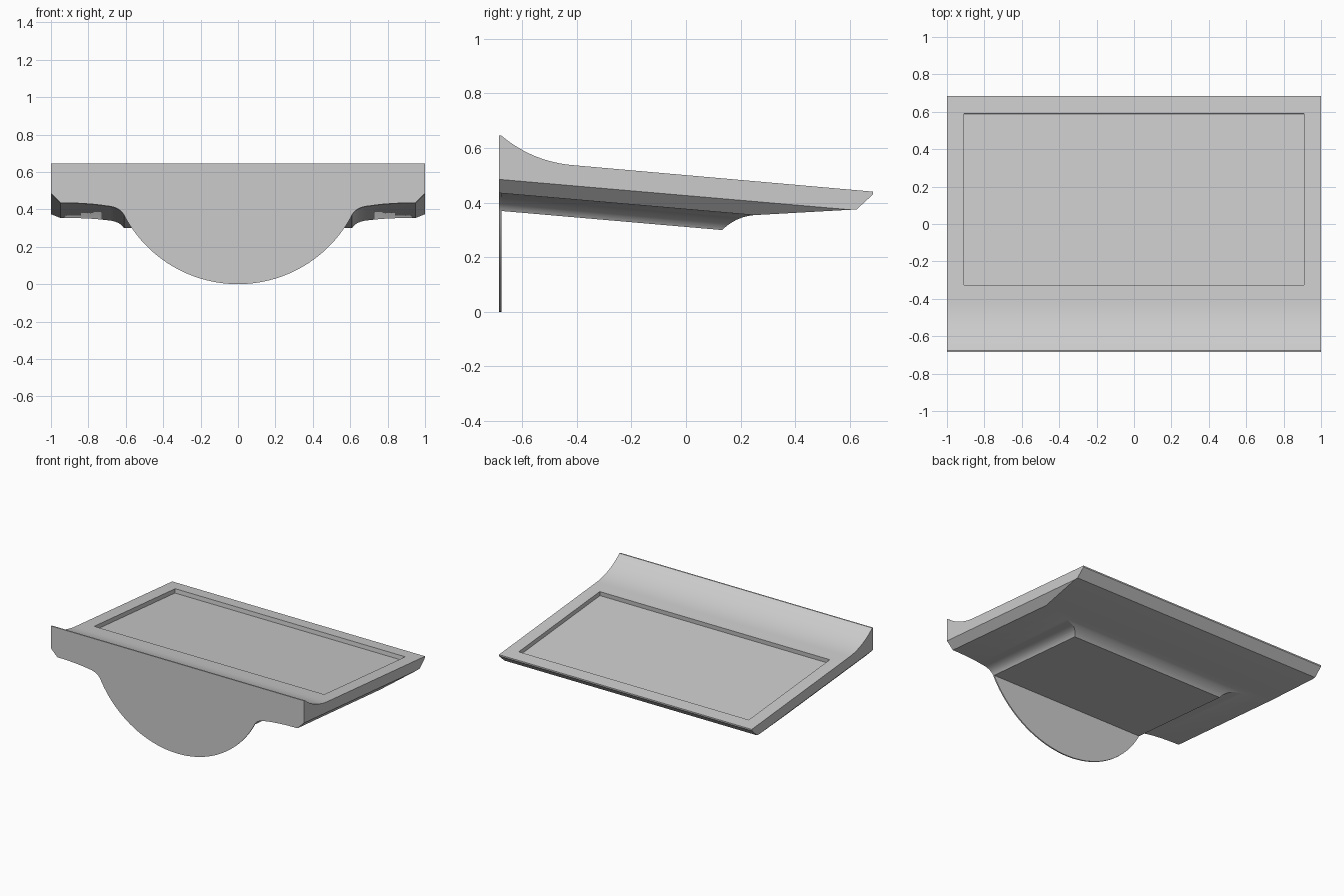
import bpy, bmesh, math
from mathutils import Vector

if "Cube" in bpy.data.objects:
    bpy.data.objects.remove(bpy.data.objects["Cube"])

FRONT, LIP, SLOPE = -0.685, -0.676, -0.0865

grey = bpy.data.materials.new("plain grey")
grey.use_nodes = True
colour = (0.6, 0.6, 0.6, 1)
grey.diffuse_color = colour
grey.node_tree.nodes["Principled BSDF"].inputs["Base Color"].default_value = colour


def curve(a, c, b, n=10):
    """Points of a quadratic curve from a to b, pulled towards c."""
    a, b, c = Vector(a), Vector(b), Vector(c)
    return [tuple(a * (1 - t) ** 2 + c * 2 * t * (1 - t) + b * t * t)
            for t in (i / n for i in range(n + 1))]


def prism(name, points, sweep):
    """Solid made by sweeping a flat outline along a vector."""
    bm = bmesh.new()
    face = bm.faces.new([bm.verts.new(p) for p in points])
    swept = bmesh.ops.extrude_face_region(bm, geom=[face], use_keep_orig=True)["geom"]
    bmesh.ops.translate(bm, vec=sweep, verts=[v for v in swept if isinstance(v, bmesh.types.BMVert)])
    bmesh.ops.recalc_face_normals(bm, faces=bm.faces)
    mesh = bpy.data.meshes.new(name)
    bm.to_mesh(mesh)
    bm.free()
    mesh.materials.append(grey)
    obj = bpy.data.objects.new(name, mesh)
    bpy.context.collection.objects.link(obj)
    return obj


def activate(obj):
    bpy.ops.object.select_all(action="DESELECT")
    obj.select_set(True)
    bpy.context.view_layer.objects.active = obj


def cut(obj, tool, operation):
    mod = obj.modifiers.new("cut", "BOOLEAN")
    mod.operation, mod.object, mod.solver = operation, tool, "EXACT"
    activate(obj)
    bpy.ops.object.modifier_apply(modifier=mod.name)
    bpy.data.objects.remove(tool)


def smooth(obj):
    activate(obj)
    bpy.ops.object.shade_smooth_by_angle(angle=math.radians(25))


# Underside section on the left half: belly edge, fillet, wing, chamfer
wing = (curve((0.61, 0.37), (0.633, 0.412), (0.70, 0.418))
        + curve((0.70, 0.418), (0.80, 0.434), (0.95, 0.435))[1:] + [(1, 0.485)])


def section(lower, top, y):
    """Closed front outline: mirrored wing, lower middle points and a flat top."""
    left = [(-x, z) for x, z in reversed(wing)]
    return [(x, y, z) for x, z in left + lower + wing + [(1, top), (-1, top)]]


# Side outline: lip, concave rise, sloping deck, rear chamfer, underside fillet
side = (curve((LIP, 0.645), (-0.565, 0.552), (-0.42, 0.5375), 14)
        + [(0.685, 0.44), (0.685, 0.43), (0.625, 0.375)]
        + curve((0.25, 0.354), (0.18, 0.348), (0.13, 0.297))
        + [(0.09, 0.2), (LIP, 0.2)])
body = prism("console_body", [(-1.2, y, z) for y, z in side], (2.4, 0, 0))

# Section swept backwards and down gives the underside
span = 1.8
sweep = prism("underside_sweep", section([], 1.5, -0.9), (0, span, SLOPE * span))
sweep.location.z = SLOPE * (FRONT + 0.9) * -1
cut(body, sweep, "INTERSECT")


# Shallow rectangular recess, square to the sloping deck
def deck(y):
    return 0.5375 + (y + 0.42) * -0.0882


near, far = -0.325, 0.59
normal = Vector((0, 0.088, 1))
corners = [Vector((x, y, deck(y))) - normal * 0.03
           for x, y in ((-0.91, near), (0.91, near), (0.91, far), (-0.91, far))]
recess = prism("recess_cutter", corners, normal * 0.2)
cut(body, recess, "DIFFERENCE")
smooth(body)

# Thin front panel with a round apron hanging below
radius = 0.688
edge = math.asin(0.61 / radius)
apron = [(radius * math.sin(a), radius - radius * math.cos(a))
         for a in (edge * (i / 32 - 1) for i in range(1, 64))]
panel = prism("front_panel", section(apron, 0.645, FRONT), (0, LIP - FRONT, 0))
smooth(panel)
